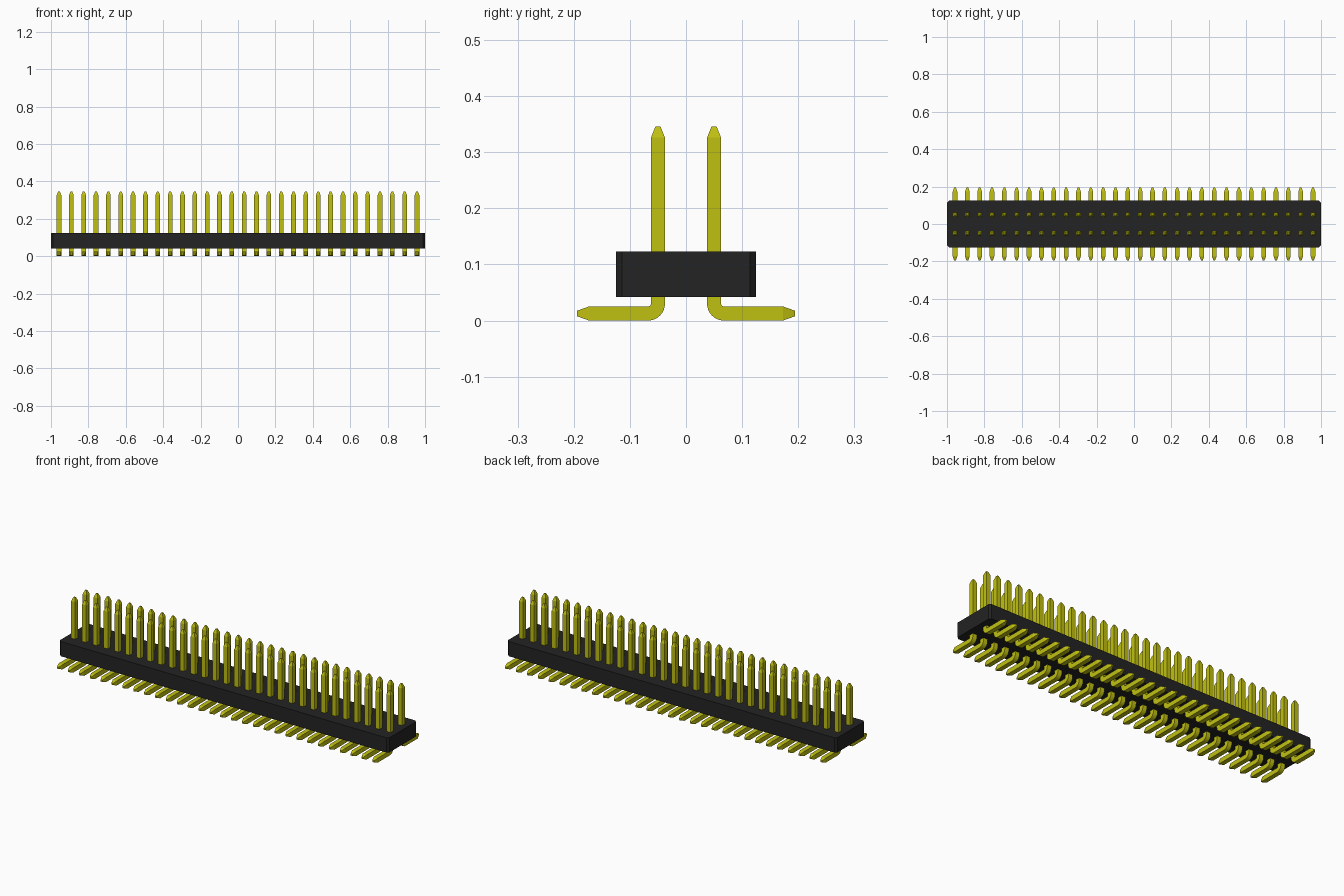
import bpy, bmesh, math
from mathutils import Vector

old = bpy.data.objects.get("Cube")
if old:
    bpy.data.objects.remove(old, do_unlink=True)

PINS, PITCH = 30, 0.066
HALF = 0.0125            # half thickness of a pin
ROW_Y = 0.05             # distance of each pin row from the centre


def material(name, color):
    m = bpy.data.materials.new(name)
    m.use_nodes = True
    m.diffuse_color = color
    m.node_tree.nodes["Principled BSDF"].inputs["Base Color"].default_value = color
    return m


def make_object(name, bm, mat):
    bmesh.ops.recalc_face_normals(bm, faces=bm.faces[:])
    mesh = bpy.data.meshes.new(name)
    bm.to_mesh(mesh)
    bm.free()
    mesh.materials.append(mat)
    obj = bpy.data.objects.new(name, mesh)
    bpy.context.collection.objects.link(obj)
    return obj


black = material("black plastic", (0.017, 0.017, 0.017, 1))
gold = material("yellow metal", (0.53, 0.53, 0.006, 1))

# Housing: long block with chamfered vertical corners
bm = bmesh.new()
bmesh.ops.create_cube(bm, size=1)
for v in bm.verts:
    v.co = Vector((v.co.x * 2, v.co.y * 0.25, 0.0825 + v.co.z * 0.081))
uprights = [e for e in bm.edges if abs(e.verts[0].co.z - e.verts[1].co.z) > 0.01]
bmesh.ops.bevel(bm, geom=uprights, offset=0.011, segments=1, affect='EDGES')
make_object("housing", bm, black)

# Pin: square section swept down, round the bend and out along the foot
# Each station is (y, z, angle of travel from straight down, half thickness)
BEND = 0.0175
stations = [(ROW_Y, 0.346, 0, 0.0045), (ROW_Y, 0.326, 0, HALF)]
for i in range(9):
    a = math.pi / 2 * i / 8
    stations.append((ROW_Y + BEND * (1 - math.cos(a)),
                     HALF + BEND * (1 - math.sin(a)), a, HALF))
stations += [(0.173, HALF, math.pi / 2, HALF), (0.194, HALF, math.pi / 2, 0.005)]

bm = bmesh.new()
rings = []
for y, z, a, h in stations:
    across = Vector((0, math.cos(a), math.sin(a)))
    side = Vector((1, 0, 0))
    rings.append([bm.verts.new(Vector((0, y, z)) + side * h * sx + across * h * sy)
                  for sx, sy in ((-1, -1), (1, -1), (1, 1), (-1, 1))])
for r0, r1 in zip(rings, rings[1:]):
    for k in range(4):
        bm.faces.new((r0[k], r0[(k + 1) % 4], r1[(k + 1) % 4], r1[k]))
bm.faces.new(rings[0])
bm.faces.new(rings[-1])
# Move to the first position in the row
bmesh.ops.translate(bm, verts=bm.verts[:], vec=(-PITCH * (PINS - 1) / 2, 0, 0))
pins = make_object("contact_pins", bm, gold)

# Repeat along the row, then mirror to the second row
arr = pins.modifiers.new("row", 'ARRAY')
arr.count = PINS
arr.use_relative_offset = False
arr.use_constant_offset = True
arr.constant_offset_displace = (PITCH, 0, 0)
mir = pins.modifiers.new("second row", 'MIRROR')
mir.use_axis = (False, True, False)
mir.use_mirror_merge = False
